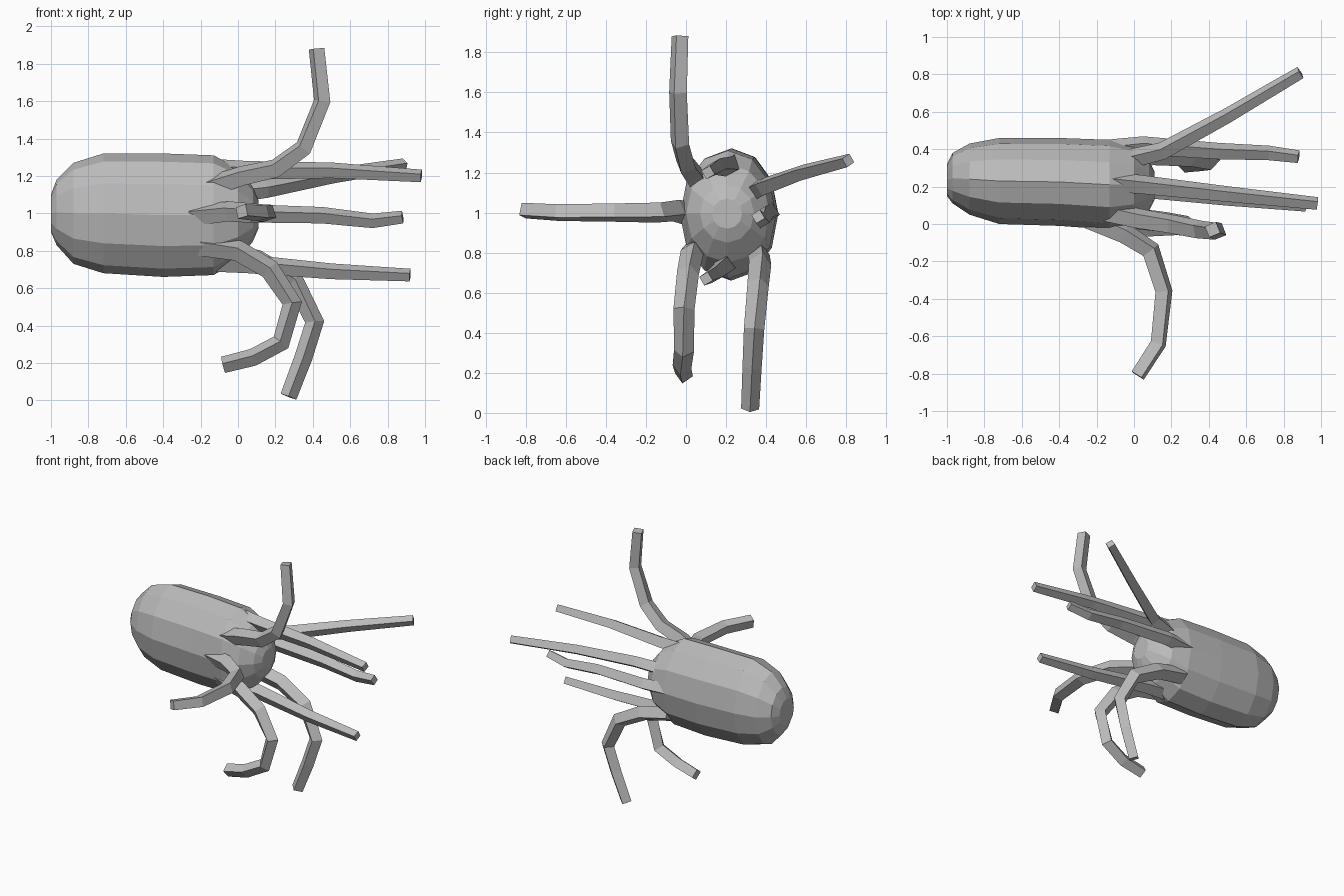
import bpy, bmesh, math
from mathutils import Vector

cube = bpy.data.objects.get("Cube")
if cube:
    bpy.data.objects.remove(cube, do_unlink=True)

grey = bpy.data.materials.new("plain_grey")
grey.use_nodes = True
grey.diffuse_color = (0.5, 0.5, 0.5, 1)
grey.node_tree.nodes["Principled BSDF"].inputs["Base Color"].default_value = (0.5, 0.5, 0.5, 1)


def loft(name, rings):
    """Skin a list of point rings into a closed, flat shaded tube."""
    bm = bmesh.new()
    loops = [[bm.verts.new(p) for p in ring] for ring in rings]
    n = len(loops[0])
    for a, b in zip(loops, loops[1:]):
        for i in range(n):
            j = (i + 1) % n
            bm.faces.new((a[i], a[j], b[j], b[i]))
    bm.faces.new(loops[0])
    bm.faces.new(loops[-1])
    bmesh.ops.recalc_face_normals(bm, faces=bm.faces)
    mesh = bpy.data.meshes.new(name)
    bm.to_mesh(mesh)
    bm.free()
    mesh.materials.append(grey)
    obj = bpy.data.objects.new(name, mesh)
    bpy.context.collection.objects.link(obj)
    return obj


def body_ring(x, y0, y1, z0, z1, sides=12):
    """Oval section of the body between the given side and height limits."""
    ring = []
    for i in range(sides):
        a = math.tau * i / sides
        ring.append((x, (y0 + y1) / 2 + (y1 - y0) / 2 * math.cos(a),
                     (z0 + z1) / 2 + (z1 - z0) / 2 * math.sin(a)))
    return ring


def tentacle(name, path, base=0.06, tip=0.045):
    """Tapering four-sided arm that follows a path of points."""
    pts = [Vector(p) for p in path]
    side = None
    rings = []
    for i, p in enumerate(pts):
        before = (p - pts[max(i - 1, 0)]).normalized()
        after = (pts[min(i + 1, len(pts) - 1)] - p).normalized()
        t = (before + after).normalized()
        if side is None:
            side = t.cross(Vector((0.3, 0.5, 0.8)))
        side = (side - t * side.dot(t)).normalized()
        up = t.cross(side)
        r = base + (tip - base) * i / (len(pts) - 1)
        rings.append([p + r * (side * math.cos(a) + up * math.sin(a))
                      for a in (math.tau * k / 4 + 0.3 for k in range(4))])
    return loft(name, rings)


# Barrel body with a rounded rear and a domed head end
loft("body", [body_ring(*s) for s in (
    (-1.0, 0.15, 0.32, 0.90, 1.10),
    (-0.97, 0.11, 0.38, 0.83, 1.18),
    (-0.88, 0.05, 0.43, 0.73, 1.27),
    (-0.72, 0.00, 0.46, 0.68, 1.32),
    (-0.40, -0.01, 0.46, 0.66, 1.32),
    (-0.13, -0.03, 0.45, 0.67, 1.31),
    (0.00, 0.00, 0.42, 0.75, 1.24),
    (0.08, 0.07, 0.34, 0.85, 1.14),
    (0.11, 0.13, 0.28, 0.92, 1.07))])

# Curled arms
tentacle("upper_front_arm", [(-0.2, 0.08, 1.13), (0.02, 0.03, 1.2), (0.2, 0.0, 1.24),
                             (0.35, -0.03, 1.35), (0.45, -0.04, 1.6), (0.42, -0.03, 1.88)])
tentacle("side_arm", [(-0.24, 0.03, 0.99), (-0.05, -0.05, 1.01), (0.09, -0.14, 1.0),
                      (0.16, -0.36, 1.0), (0.13, -0.64, 1.0), (0.02, -0.81, 1.01)])
tentacle("lower_front_arm", [(-0.2, 0.06, 0.83), (0.0, 0.03, 0.8), (0.17, 0.01, 0.7),
                             (0.29, -0.01, 0.52), (0.23, -0.01, 0.31), (0.08, -0.02, 0.23),
                             (-0.08, -0.01, 0.19)])
tentacle("lower_back_arm", [(-0.12, 0.36, 0.8), (0.1, 0.37, 0.75), (0.3, 0.36, 0.64),
                            (0.41, 0.34, 0.42), (0.35, 0.33, 0.23), (0.27, 0.32, 0.02)])

# Straight arms
tentacle("outward_arm", [(-0.1, 0.33, 1.1), (0.15, 0.39, 1.13), (0.5, 0.58, 1.2),
                         (0.89, 0.81, 1.26)], 0.055, 0.035)
tentacle("top_arm", [(-0.25, 0.24, 1.24), (0.05, 0.21, 1.23), (0.5, 0.16, 1.23),
                     (0.98, 0.11, 1.2)], 0.06, 0.035)
tentacle("back_arm", [(-0.22, 0.39, 1.0), (0.05, 0.42, 1.0), (0.45, 0.39, 0.99),
                      (0.72, 0.38, 0.96), (0.88, 0.36, 0.98)], 0.055, 0.035)
tentacle("bottom_arm", [(-0.22, 0.2, 0.75), (0.05, 0.19, 0.73), (0.5, 0.14, 0.69),
                        (0.92, 0.1, 0.67)], 0.06, 0.035)
